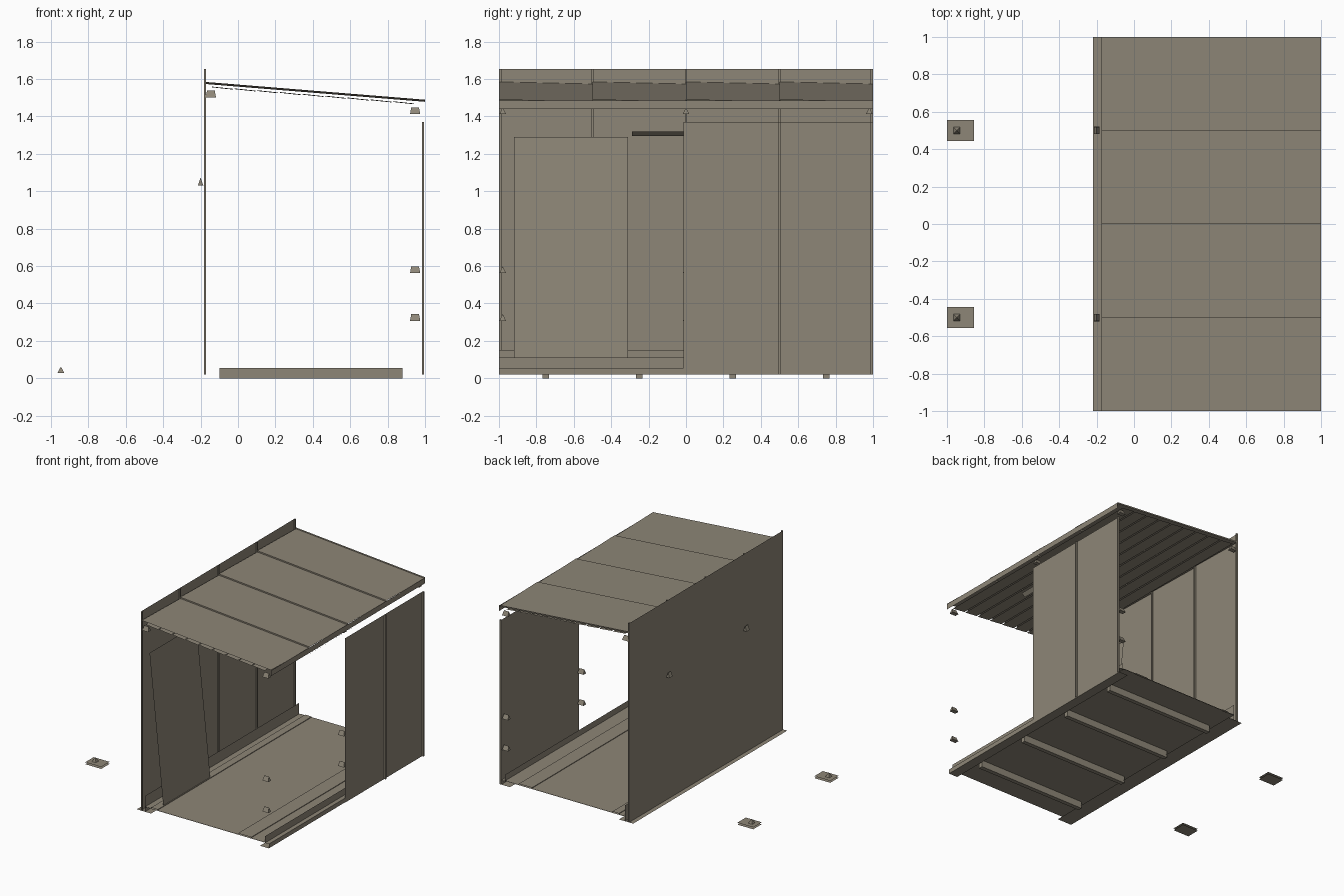
import bpy
import bmesh
from mathutils import Vector

cube = bpy.data.objects.get("Cube")
if cube:
    bpy.data.objects.remove(cube, do_unlink=True)

# One painted sheet-metal colour
metal = bpy.data.materials.new("warm_grey_metal")
metal.use_nodes = True
tone = (0.268, 0.238, 0.184, 1.0)
metal.diffuse_color = tone
metal.node_tree.nodes["Principled BSDF"].inputs["Base Color"].default_value = tone


def finish(name, bm):
    mesh = bpy.data.meshes.new(name)
    bm.to_mesh(mesh)
    bm.free()
    mesh.materials.append(metal)
    obj = bpy.data.objects.new(name, mesh)
    bpy.context.collection.objects.link(obj)
    return obj


def sheets(name, quads):
    """Thin metal sheets, each given as a corner and two edge vectors."""
    bm = bmesh.new()
    for corner, a, b in quads:
        c, a, b = Vector(corner), Vector(a), Vector(b)
        bm.faces.new([bm.verts.new(p) for p in (c, c + a, c + a + b, c + b)])
    return finish(name, bm)


def folded(name, profile, y0=-1, y1=1):
    """Folded strip: an open profile in x and z drawn out along y."""
    bm = bmesh.new()
    rows = [[bm.verts.new((x, y, z)) for x, z in profile] for y in (y0, y1)]
    for i in range(len(profile) - 1):
        bm.faces.new((rows[0][i], rows[0][i + 1], rows[1][i + 1], rows[1][i]))
    return finish(name, bm)


def block(name, center, size, taper=(1, 1)):
    """Box whose top is scaled in x and y."""
    bm = bmesh.new()
    bmesh.ops.create_cube(bm, size=1)
    for v in bm.verts:
        if v.co.z > 0:
            v.co.x *= taper[0]
            v.co.y *= taper[1]
        v.co = Vector(v.co[i] * size[i] + center[i] for i in range(3))
    return finish(name, bm)


def rib(name, x, y, top):
    """Upright U-shaped seam rib with open ends, standing out toward +x."""
    w, d, h = 0.013, 0.012, top - 0.02
    sheets(name, [((x + d, y - w / 2, 0.02), (0, w, 0), (0, 0, h)),
                  ((x, y - w / 2, 0.02), (d, 0, 0), (0, 0, h)),
                  ((x, y + w / 2, 0.02), (d, 0, 0), (0, 0, h))])


def roof_z(x):
    return 1.585 - 0.081 * (x + 0.18)


BACK, FRONT = -0.183, 0.983
BAYS = [-1, -0.5, 0, 0.5]

# Tall wall of four panels, ribbed on the inside
sheets("tall_wall", [((BACK, y, 0.02), (0, 0.5, 0), (0, 0, 1.635)) for y in BAYS])
for y in (-0.993, -0.5, 0, 0.5, 0.993):
    rib("tall_wall_rib", BACK, y, 1.655)

# Short wall of two panels, stopping below the roof
sheets("short_wall", [((FRONT, y, 0.02), (0, 0.507, 0), (0, 0, 1.35)) for y in (-0.014, 0.493)])
for y in (0.5, 0.993):
    rib("short_wall_rib", FRONT, y, 1.37)

# Bottom rails: ground flange and upright lip
folded("front_bottom_rail", [(0.9, 0.02), (0.98, 0.02), (0.98, 0.055), (0.945, 0.055), (0.945, 0.11)])
folded("back_bottom_flange", [(-0.09, 0.02), (-0.22, 0.02)])
folded("back_bottom_lip", [(-0.145, 0.02), (-0.145, 0.15)])

# Roof panels, each dropping slightly toward the next
DROP = 0.011
fall = roof_z(1) - roof_z(-0.175)
roof = []
for y in BAYS:
    roof.append(((-0.175, y, roof_z(-0.175)), (1.175, 0, fall), (0, 0.5, -DROP)))
    roof.append(((-0.175, y + 0.5, roof_z(-0.175) - DROP), (1.175, 0, fall), (0, 0, DROP)))
sheets("roof_panels", roof)
sheets("roof_fascia", [((1.0, y, 1.44), (0, 0.5, 0), (0, 0, 0.045)) for y in BAYS])

# Boards under the roof
COUNT = 9
width = 1.09 / COUNT
ceiling = []
for i in range(COUNT):
    x = -0.14 + i * width
    ceiling.append(((x, -1, roof_z(x) - 0.022), (width * 0.93, 0, -0.012), (0, 1.99, -0.004)))
sheets("ceiling_boards", ceiling)

# Floor: stepped deck over a plain underside
STEPS = [-0.14, -0.09, -0.03, 0.7, 0.82, 0.94]
deck = []
for i, (a, b) in enumerate(zip(STEPS, STEPS[1:])):
    z = 0.069 if i % 2 else 0.064
    deck += [(a, z), (b, z)]
folded("floor_deck", deck)
folded("floor_underside", [(-0.14, 0.058), (0.94, 0.058)])

# Floor bearers
for y in (-0.75, -0.25, 0.25, 0.75):
    block("floor_bearer", (0.39, y, 0.028), (0.98, 0.035, 0.056))

# Loose door leaning on the tall wall, and its sliding track
sheets("leaning_door", [((-0.035, -0.92, 0.07), (0, 0.61, 0), (-0.125, 0, 1.22))])
sheets("door_track", [((0.83, -0.29, 1.295), (0, 0.6, 0), (0.03, 0, 0.025))])

# Corner brackets
for y in (-0.98, 0, 0.98):
    for z in (0.58, 0.325, 1.43):
        block("front_bracket", (0.947, y, z), (0.055, 0.035, 0.036), (0.75, 0.05))
for y in (-0.98, 0.98):
    block("back_bracket", (-0.145, y, 1.52), (0.055, 0.035, 0.036), (0.75, 0.05))

# Outside wall clips and detached ground plates with their fixings
for y in (-0.5, 0.5):
    block("wall_clip", (-0.2, y, 1.05), (0.03, 0.04, 0.04), (0.05, 0.9))
    sheets("ground_plate", [((-1, y - 0.055, z), (0.145, 0, 0), (0, 0.11, 0)) for z in (0.012, 0.028)])
    block("plate_fixing", (-0.947, y, 0.045), (0.036, 0.036, 0.032), (0.05, 0.05))
